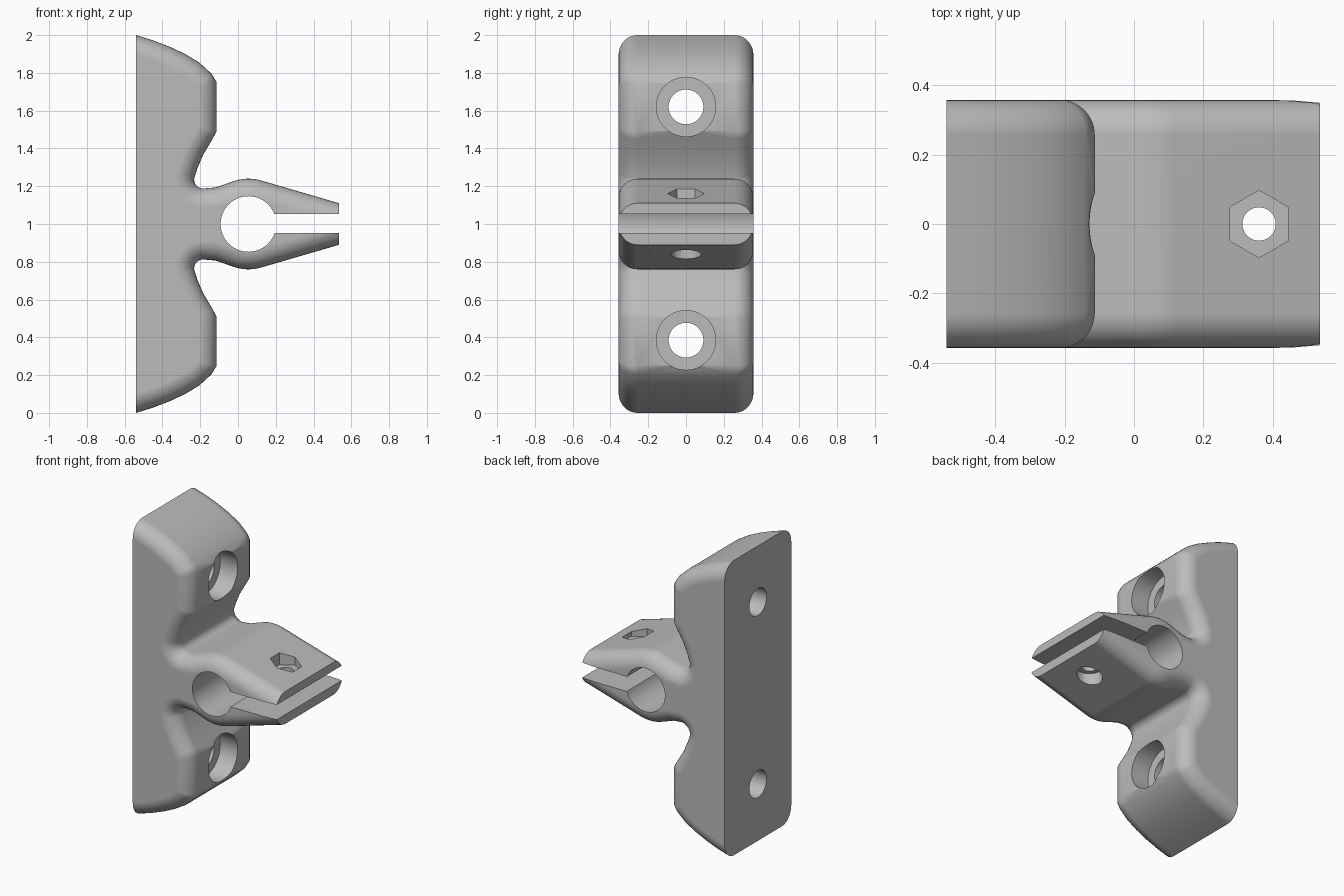
import bpy, bmesh, math
from mathutils import Vector, Matrix

if "Cube" in bpy.data.objects:
    bpy.data.objects.remove(bpy.data.objects["Cube"])

HALF_W, FILLET, STEPS = 0.357, 0.1, 8

grey = bpy.data.materials.new("plain grey")
grey.use_nodes = True
grey.diffuse_color = (0.5, 0.5, 0.5, 1)
grey.node_tree.nodes["Principled BSDF"].inputs["Base Color"].default_value = (0.5, 0.5, 0.5, 1)


def make_object(name, bm):
    bmesh.ops.recalc_face_normals(bm, faces=bm.faces[:])
    mesh = bpy.data.meshes.new(name)
    bm.to_mesh(mesh)
    bm.free()
    mesh.materials.append(grey)
    obj = bpy.data.objects.new(name, mesh)
    bpy.context.collection.objects.link(obj)
    return obj


def arc(cx, cz, r, a0, a1, n):
    angles = [math.radians(a0 + (a1 - a0) * i / n) for i in range(n + 1)]
    return [(cx + r * math.cos(a), cz + r * math.sin(a)) for a in angles]


# Upper outline, from the wall face over the screw boss and hub to the jaw tip
outline = [(-0.54, 2.0), (-0.45, 1.972), (-0.365, 1.94), (-0.28, 1.9), (-0.205, 1.855),
           (-0.14, 1.795), (-0.113, 1.75), (-0.113, 1.49), (-0.135, 1.45),
           (-0.185, 1.365), (-0.215, 1.295)]
outline += arc(-0.185, 1.235, 0.047, 165, 275, 10)
outline += [(-0.12, 1.193)]
outline += arc(0.055, 1.0, 0.24, 112, 74, 8)
outline += [(0.535, 1.11)]
outline = [Vector(p) for p in outline]


def inset(points, d):
    """Move the outline into the material; the ends slide along the upright end faces."""
    normals = []
    for a, b in zip(points, points[1:]):
        t = (b - a).normalized()
        normals.append(Vector((-t.y, t.x)))
    result = [points[0] - Vector((0, d / normals[0].y))]
    for p, n1, n2 in zip(points[1:], normals, normals[1:]):
        result.append(p - (n1 + n2) * (d / (1 + n1.dot(n2))))
    result.append(points[-1] - Vector((0, d / normals[-1].y)))
    return result


# Bracket body: mirrored outline lofted across the width with rounded side edges
sections = []
for i in range(STEPS + 1):
    a = math.pi / 2 * i / STEPS
    sections.append((-HALF_W + FILLET * (1 - math.sin(a)), FILLET * (1 - math.cos(a))))
sections = [(y, d) for y, d in reversed(sections)]
sections = sorted(sections + [(-y, d) for y, d in sections])

bm = bmesh.new()
rings = []
for y, d in sections:
    upper = inset(outline, d)
    loop = upper + [Vector((p.x, 2 - p.y)) for p in reversed(upper)]
    rings.append([bm.verts.new((p.x, y, p.y)) for p in loop])
for r1, r2 in zip(rings, rings[1:]):
    for i in range(len(r1)):
        j = (i + 1) % len(r1)
        bm.faces.new((r1[i], r1[j], r2[j], r2[i]))
bm.faces.new(rings[0])
bm.faces.new(rings[-1])
body = make_object("clamp_bracket", bm)


def rod(name, center, axis, radius, length, sides=64, spin=0):
    rot = Vector((0, 0, 1)).rotation_difference(Vector(axis)).to_matrix().to_4x4()
    mat = Matrix.Translation(center) @ rot @ Matrix.Rotation(math.radians(spin), 4, 'Z')
    bm = bmesh.new()
    bmesh.ops.create_cone(bm, cap_ends=True, segments=sides, radius1=radius,
                          radius2=radius, depth=length, matrix=mat)
    return make_object(name, bm)


def block(name, center, size):
    bm = bmesh.new()
    bmesh.ops.create_cube(bm, size=1, matrix=Matrix.Translation(center) @ Matrix.Diagonal((*size, 1)))
    return make_object(name, bm)


# Cutters: tube bore, clamp slot, screw holes and clamp bolt seats
X, Y, Z = (1, 0, 0), (0, 1, 0), (0, 0, 1)
cutters = [rod("tube_bore", (0.055, 0, 1), Y, 0.147, 1, 80),
           block("clamp_slot", (0.36, 0, 1.003), (0.6, 1, 0.1))]
for side, z in (("upper", 1.62), ("lower", 0.385)):
    cutters.append(rod(side + "_screw_hole", (-0.4, 0, z), X, 0.092, 0.8))
    cutters.append(rod(side + "_screw_seat", (0.007, 0, z), X, 0.157, 0.5))
cutters.append(rod("bolt_hole", (0.36, 0, 1), Z, 0.048, 1, 48))
hex_nut = rod("nut_pocket", (0.36, 0, 1.305), Z, 0.097, 0.4, 6)
# Turn the pocket so that two corners point to the sides
low, high = min(v.co.x for v in hex_nut.data.vertices), max(v.co.x for v in hex_nut.data.vertices)
if high - low > 0.18:
    turn = Matrix.Translation((0.36, 0, 0)) @ Matrix.Rotation(math.radians(30), 4, 'Z')
    hex_nut.data.transform(turn @ Matrix.Translation((-0.36, 0, 0)))
cutters.append(hex_nut)
cutters.append(rod("bolt_head_seat", (0.36, 0, 0.7), Z, 0.08, 0.4, 48))

bpy.ops.object.select_all(action='DESELECT')
bpy.context.view_layer.objects.active = body
body.select_set(True)
for cutter in cutters:
    cutter.hide_render = True
    mod = body.modifiers.new(cutter.name, 'BOOLEAN')
    mod.operation = 'DIFFERENCE'
    mod.solver = 'EXACT'
    mod.object = cutter
    bpy.ops.object.modifier_apply(modifier=mod.name)
    bpy.data.objects.remove(cutter)

# Smooth shading with crisp cut edges
bpy.ops.object.shade_smooth_by_angle(angle=math.radians(35))
weighted = body.modifiers.new("even_normals", 'WEIGHTED_NORMAL')
weighted.keep_sharp = True
